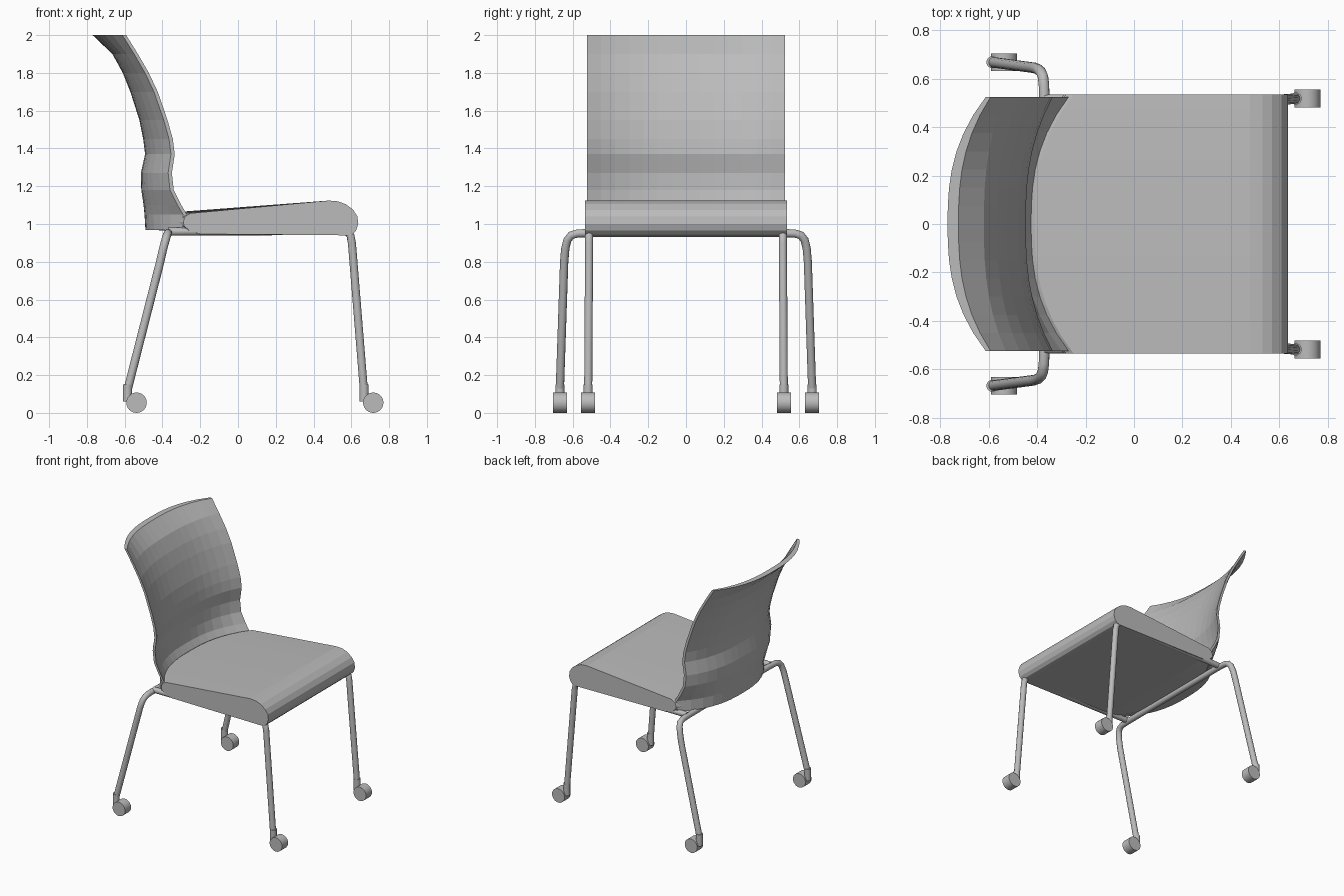
import bpy, bmesh, math
from mathutils import Vector

if "Cube" in bpy.data.objects:
    bpy.data.objects.remove(bpy.data.objects["Cube"])

grey = bpy.data.materials.new("plain grey")
grey.diffuse_color = (0.5, 0.5, 0.5, 1)
grey.use_nodes = True
grey.node_tree.nodes["Principled BSDF"].inputs["Base Color"].default_value = grey.diffuse_color


def finish(name, bm, smooth=None):
    bmesh.ops.recalc_face_normals(bm, faces=bm.faces)
    me = bpy.data.meshes.new(name)
    bm.to_mesh(me)
    bm.free()
    ob = bpy.data.objects.new(name, me)
    bpy.context.collection.objects.link(ob)
    me.materials.append(grey)
    if smooth:
        bpy.ops.object.select_all(action='DESELECT')
        ob.select_set(True)
        bpy.context.view_layer.objects.active = ob
        bpy.ops.object.shade_smooth_by_angle(angle=math.radians(smooth))
    return ob


def loft(name, rings, smooth=None):
    """Join equal closed rings of points into a capped solid."""
    bm = bmesh.new()
    vs = [[bm.verts.new(p) for p in r] for r in rings]
    n = len(rings[0])
    for a, b in zip(vs, vs[1:]):
        for i in range(n):
            j = (i + 1) % n
            bm.faces.new((a[i], a[j], b[j], b[i]))
    bm.faces.new(vs[0])
    bm.faces.new(vs[-1])
    return finish(name, bm, smooth)


def tube(name, pts, r, sides=12):
    """Round tube along a path of points."""
    pts = [Vector(p) for p in pts]
    rings, u = [], None
    for i, p in enumerate(pts):
        t = (pts[min(i + 1, len(pts) - 1)] - pts[max(i - 1, 0)]).normalized()
        u = t.orthogonal() if u is None else u - t * u.dot(t)
        u.normalize()
        v = t.cross(u)
        rings.append([p + r * (math.cos(a) * u + math.sin(a) * v)
                      for a in (2 * math.pi * k / sides for k in range(sides))])
    return loft(name, rings, 40)


def sweep_in(y, half):
    """0 at the middle of the chair, 1 at its side edges."""
    return min(1, abs(y) / half) ** 2.6


# seat: side profile (x, z) run across y, rear edge bulging into the shell
profile = [(-0.29, 1.01), (-0.28, 1.04), (-0.25, 1.057), (0.48, 1.124),
           (0.53, 1.12), (0.57, 1.105), (0.61, 1.075), (0.632, 1.04),
           (0.637, 1.0), (0.625, 0.965), (0.605, 0.945), (0.58, 0.94),
           (-0.20, 0.947), (-0.26, 0.967), (-0.285, 0.99)]
W, N = 0.535, 16
rings = []
for k in range(N + 1):
    y = -W + 2 * W * k / N
    bulge = 0.16 * (1 - sweep_in(y, W))
    rings.append([(x - (bulge if x < -0.22 else 0), y, z) for x, z in profile])
loft("seat", rings)

# backrest shell: rows of (z, x at middle of the back face, x at side edges)
rows = [(0.967, -0.49, -0.275), (1.05, -0.495, -0.27), (1.10, -0.50, -0.30),
        (1.18, -0.512, -0.34), (1.27, -0.514, -0.35), (1.37, -0.492, -0.335),
        (1.45, -0.502, -0.345), (1.55, -0.522, -0.373), (1.70, -0.57, -0.425),
        (1.80, -0.61, -0.472), (1.90, -0.665, -0.53), (2.0, -0.77, -0.592)]
W, N = 0.525, 14
rings = []
for z, xm, xe in rows:
    thick = 0.07 if z < 1.08 else 0.045
    back, front = [], []
    for k in range(N + 1):
        y = -W + 2 * W * k / N
        f = sweep_in(y, W)
        back.append((xm + (xe - 0.02 - xm) * f, y, z))
        front.append((xm + thick + (xe - xm - thick) * f, y, z))
    rings.append(back + front[::-1])
loft("backrest", rings)

# rear legs: one bent tube passing under the seat
half = [(-0.585, 0.668, 0.12), (-0.412, 0.645, 0.80), (-0.396, 0.639, 0.87),
        (-0.384, 0.628, 0.915), (-0.376, 0.608, 0.94), (-0.372, 0.575, 0.95),
        (-0.37, 0.50, 0.952)]
tube("rear_legs", half + [(x, -y, z) for x, y, z in half[::-1]], 0.022)


def caster(name, x, y):
    """Upright stem and a wheel trailing in front of it."""
    tube(name + "_stem", [(x, y, 0.06), (x, y, 0.15)], 0.025)
    wx = x + 0.048
    tube(name + "_wheel", [(wx, y - 0.037, 0.054), (wx, y + 0.037, 0.054)], 0.054, 24)


for s, side in ((1, "left"), (-1, "right")):
    # front leg bends into a side rail under the seat
    y = s * 0.513
    tube("front_leg_" + side,
         [(0.668, s * 0.518, 0.10), (0.603, y, 0.90), (0.595, y, 0.94),
          (0.575, y, 0.96), (0.54, y, 0.964), (-0.37, y, 0.96)], 0.022)
    caster("front_caster_" + side, 0.668, s * 0.518)
    caster("rear_caster_" + side, -0.585, s * 0.668)
